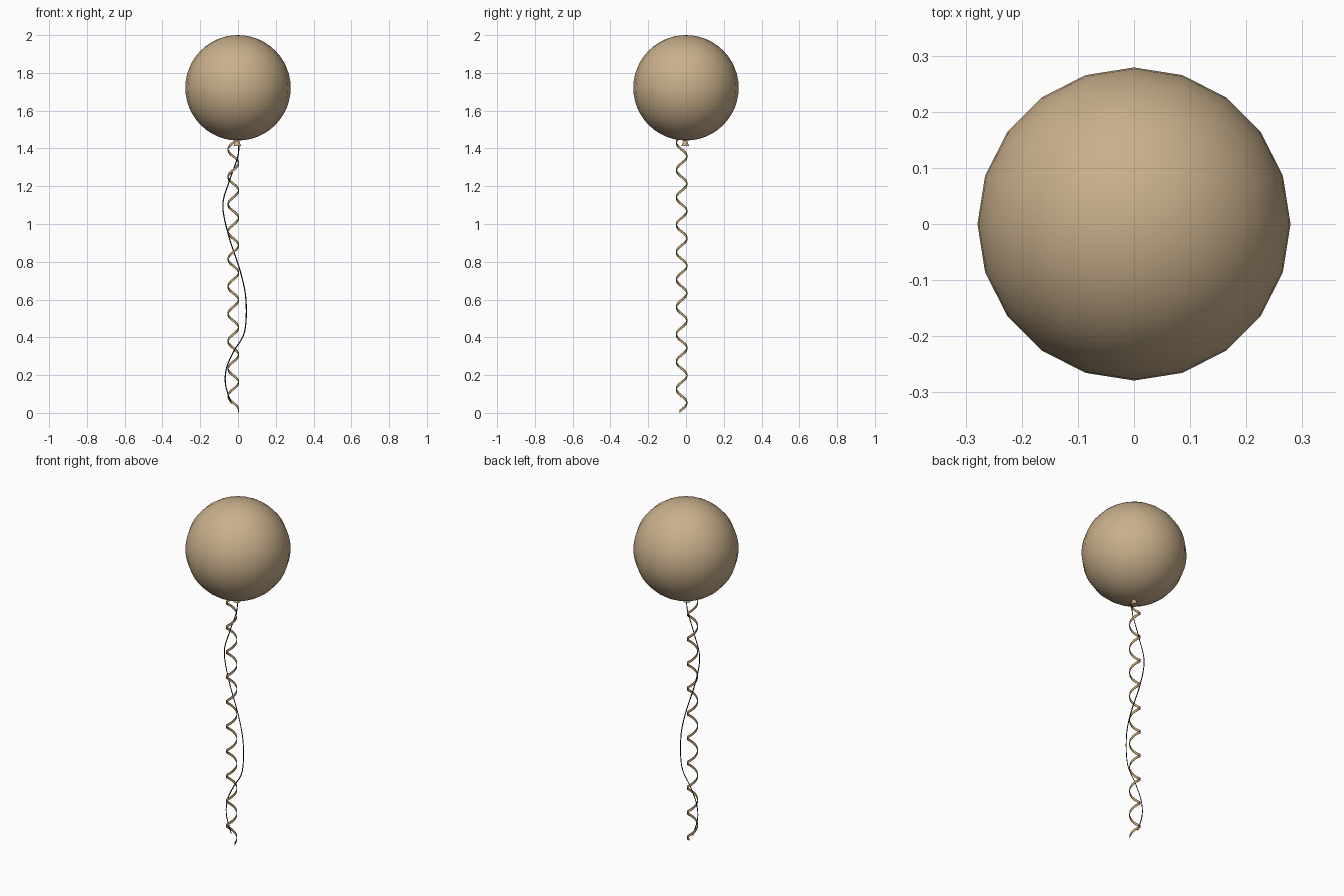
import bpy, bmesh, math
from mathutils import Vector

cube = bpy.data.objects.get("Cube")
if cube:
    bpy.data.objects.remove(cube, do_unlink=True)


def material(name, rgb):
    m = bpy.data.materials.new(name)
    m.use_nodes = True
    m.diffuse_color = (*rgb, 1)
    m.node_tree.nodes["Principled BSDF"].inputs["Base Color"].default_value = (*rgb, 1)
    return m


TAN = material("tan", (0.58, 0.43, 0.26))
GOLD = material("golden_tan", (0.51, 0.34, 0.16))
BLACK = material("black", (0.005, 0.005, 0.005))


def finish(name, bm, mat, smooth=True):
    bmesh.ops.recalc_face_normals(bm, faces=bm.faces)
    me = bpy.data.meshes.new(name)
    bm.to_mesh(me)
    bm.free()
    me.materials.append(mat)
    for p in me.polygons:
        p.use_smooth = smooth
    ob = bpy.data.objects.new(name, me)
    bpy.context.collection.objects.link(ob)


def loft(bm, rings):
    """Skin a list of equal-sized closed rings and cap both ends."""
    loops = [[bm.verts.new(p) for p in ring] for ring in rings]
    n = len(loops[0])
    for a, b in zip(loops, loops[1:]):
        for i in range(n):
            j = (i + 1) % n
            bm.faces.new((a[i], a[j], b[j], b[i]))
    bm.faces.new(loops[0])
    bm.faces.new(loops[-1])


def smooth_path(pts, steps):
    """Catmull-Rom samples through the points."""
    p = [pts[0]] + pts + [pts[-1]]
    out = []
    for a, b, c, d in zip(p, p[1:], p[2:], p[3:]):
        for k in range(steps):
            t = k / steps
            out.append(b + 0.5 * t * (c - a + t * (2 * a - 5 * b + 4 * c - d + t * (3 * (b - c) + d - a))))
    return out + [pts[-1]]


# Balloon
R = 0.279
bm = bmesh.new()
bmesh.ops.create_uvsphere(bm, u_segments=20, v_segments=24, radius=R)
bmesh.ops.translate(bm, verts=bm.verts, vec=(0, 0, 2 - R))
finish("balloon", bm, TAN)

# Flared knot under the balloon
bm = bmesh.new()
bmesh.ops.create_cone(bm, cap_ends=True, segments=12, radius1=0.02, radius2=0.006, depth=0.04)
bmesh.ops.translate(bm, verts=bm.verts, vec=(-0.004, -0.004, 1.433))
finish("knot", bm, TAN, smooth=False)

# Curled ribbon: a thin upright strip wound in a helix
PITCH, STEPS, TURNS, HEIGHT = 0.145, 16, 10, 0.016
rings = []
for i in range(-1, STEPS * TURNS):
    a = 2 * math.pi * i / STEPS
    z = PITCH * (i + 1) / STEPS
    rings.append([Vector((-0.025 + r * math.cos(a), -0.023 + r * math.sin(a), z + dz))
                  for r, dz in ((0.027, 0), (0.03, 0), (0.03, HEIGHT), (0.027, HEIGHT))])
bm = bmesh.new()
loft(bm, rings)
finish("curled_ribbon", bm, GOLD, smooth=False)

# Wavy string: a narrow flat strip facing the front
points = [(0.003, 1.44), (0, 1.36), (-0.045, 1.23), (-0.08, 1.1), (-0.05, 0.94), (0.012, 0.75),
          (0.042, 0.6), (0.035, 0.43), (-0.02, 0.33), (-0.06, 0.24), (-0.066, 0.15), (-0.035, 0.05)]
path = smooth_path([Vector((x, -0.012, z)) for x, z in points], 6)
bm = bmesh.new()
pairs = []
for i, p in enumerate(path):
    along = path[min(i + 1, len(path) - 1)] - path[max(i - 1, 0)]
    side = along.cross(Vector((0, 1, 0))).normalized() * 0.003
    pairs.append((bm.verts.new(p - side), bm.verts.new(p + side)))
for (a, b), (c, d) in zip(pairs, pairs[1:]):
    bm.faces.new((a, b, d, c))
finish("string", bm, BLACK)
